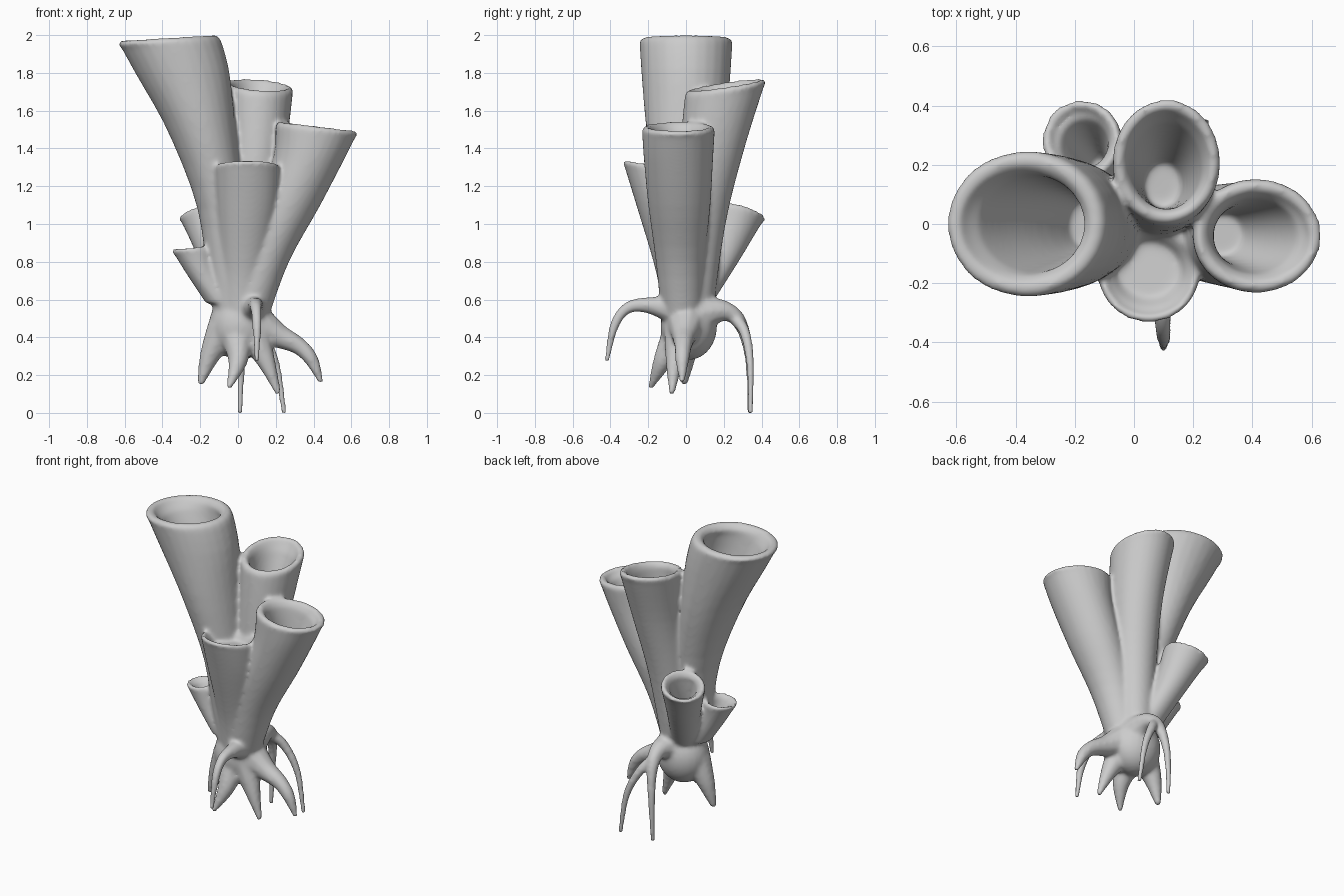
import bpy, bmesh, math
from mathutils import Vector, Matrix

if "Cube" in bpy.data.objects:
    bpy.data.objects.remove(bpy.data.objects["Cube"])

bm = bmesh.new()


def catmull(pts, t):
    """Smooth interpolation through tuples, t in 0..1."""
    n = len(pts) - 1
    i = min(int(t * n), n - 1)
    u = t * n - i
    p0, p1, p2, p3 = pts[max(i - 1, 0)], pts[i], pts[i + 1], pts[min(i + 2, n)]
    return [0.5 * (2 * b + (c - a) * u + (2 * a - 5 * b + 4 * c - d) * u ** 2
                   + (3 * b - a - 3 * c + d) * u ** 3) for a, b, c, d in zip(p0, p1, p2, p3)]


def loft(rings):
    """Skin a list of equal-sized point rings and cap both ends."""
    vs = [[bm.verts.new(p) for p in r] for r in rings]
    n = len(vs[0])
    for a, b in zip(vs, vs[1:]):
        for i in range(n):
            bm.faces.new((a[i], a[(i + 1) % n], b[(i + 1) % n], b[i]))
    bm.faces.new(vs[0][::-1])
    bm.faces.new(vs[-1])


def tube(stations, slope, wall, bottom, segs=28, steps=16):
    """Hollow flaring tube; stations are (x, y, z, rx, ry), slope tilts the rim."""
    def ring(t, inset, lift=0.0):
        x, y, z, rx, ry = catmull(stations, t)
        rx, ry = max(rx - inset, 0.02), max(ry - inset, 0.02)
        pts = []
        for k in range(segs):
            a = 2 * math.pi * k / segs
            dx, dy = rx * math.cos(a), ry * math.sin(a)
            pts.append((x + dx, y + dy, z + lift + (slope[0] * dx + slope[1] * dy) * t ** 3))
        return pts
    rings = [ring(i / steps, 0) for i in range(steps)]
    rings += [ring(1, 0.0, -0.015), ring(1, wall * 0.3, 0.004),
              ring(1, wall * 0.65, 0.0), ring(1, wall, -0.03)]
    for i in range(1, 11):
        s = i / 10
        rings.append(ring(0.95 - (0.95 - bottom) * s, wall * (1 + 0.6 * s)))
    loft(rings)


def root(stations, segs=10, steps=20):
    """Tapering tendril; stations are (x, y, z, radius)."""
    samples = [catmull(stations, i / steps) for i in range(steps + 1)]
    rings = []
    for i, s in enumerate(samples):
        a, b = samples[max(i - 1, 0)], samples[min(i + 1, steps)]
        q = (Vector(b[:3]) - Vector(a[:3])).to_track_quat('Z', 'Y')
        r = max(s[3], 0.014)
        rings.append([Vector(s[:3]) + q @ Vector((r * math.cos(2 * math.pi * k / segs),
                      r * math.sin(2 * math.pi * k / segs), 0)) for k in range(segs)])
    loft(rings)


# tall left tube
tube([(0, 0, .45, .12, .1), (-.04, 0, .8, .13, .13), (-.095, 0, 1.12, .13, .155),
      (-.193, 0, 1.5, .182, .21), (-.293, 0, 1.8, .247, .236), (-.367, 0, 1.983, .27, .247)],
     (.06, 0), .075, .55)
# middle rear tube
tube([(.02, .04, .5, .1, .1), (.06, .08, 1.0, .13, .13), (.1, .14, 1.4, .155, .172),
      (.11, .21, 1.735, .184, .214)], (-.08, .15), .055, .62)
# right tube
tube([(.04, -.02, .5, .12, .11), (.14, -.03, .8, .13, .13), (.27, -.035, 1.1, .165, .165),
      (.375, -.04, 1.35, .187, .184), (.418, -.04, 1.515, .22, .194)], (-.12, 0), .06, .55)
# front tube, with a shallow mouth
tube([(.02, -.02, .5, .11, .1), (.03, -.05, .75, .125, .11), (.05, -.13, 1.1, .162, .135),
      (.05, -.165, 1.312, .174, .17)], (0, -.15), .04, .86)
# small rear left tube
tube([(-.02, .04, .55, .08, .08), (-.115, .185, .83, .1, .11), (-.178, .285, 1.07, .137, .14)],
     (.25, -.25), .045, .5)
# small left tube
tube([(-.09, 0, .58, .08, .09), (-.19, -.01, .74, .085, .09), (-.25, -.01, .875, .105, .105)],
     (.1, 0), .035, .55)

# body lump above the roots
bmesh.ops.create_uvsphere(bm, u_segments=24, v_segments=16, radius=1,
    matrix=Matrix.Translation((.01, .015, .46)) @ Matrix.Diagonal((.165, .15, .18, 1)))

# roots
root([(-.08, 0, .44, .09), (-.15, 0, .3, .055), (-.2, -.01, .15, .018)])
root([(-.01, -.04, .42, .09), (.0, -.12, .28, .055), (-.05, -.19, .13, .014)])
root([(.08, -.03, .42, .09), (.15, -.06, .27, .05), (.215, -.075, .1, .016)])
root([(.09, 0, .48, .11), (.21, -.01, .41, .068), (.32, -.015, .355, .048),
      (.39, -.02, .28, .038), (.44, -.02, .16, .015)])
root([(.07, -.05, .54, .08), (.09, -.2, .57, .045), (.095, -.31, .555, .032),
      (.1, -.38, .46, .026), (.1, -.42, .27, .014)])
# forked rear root
root([(.05, .06, .52, .11), (.06, .2, .54, .058), (.045, .29, .47, .038),
      (.02, .335, .28, .024), (.01, .335, -.005, .015)])
root([(.05, .25, .51, .035), (.12, .31, .43, .03), (.2, .34, .26, .023),
      (.245, .342, -.005, .015)])

bmesh.ops.recalc_face_normals(bm, faces=bm.faces)
mesh = bpy.data.meshes.new("tube_sponge")
bm.to_mesh(mesh)
bm.free()
sponge = bpy.data.objects.new("tube_sponge", mesh)
bpy.context.collection.objects.link(sponge)

# fuse everything into one soft organic skin
fuse = sponge.modifiers.new("fuse", 'REMESH')
fuse.mode = 'VOXEL'
fuse.voxel_size = 0.011
fuse.use_smooth_shade = True
soften = sponge.modifiers.new("soften", 'SMOOTH')
soften.factor = 0.5
soften.iterations = 12
